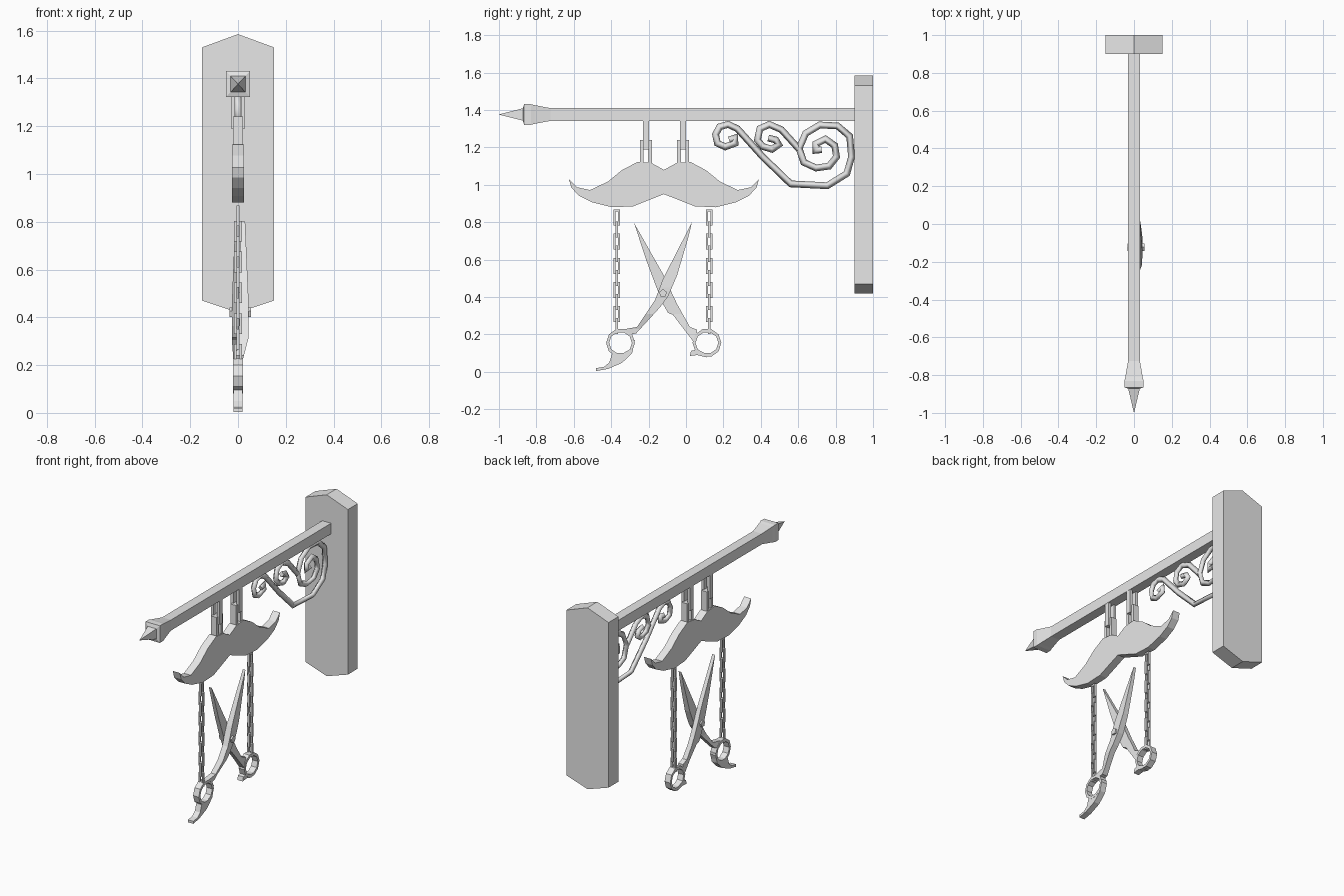
import bpy, bmesh
from math import sin, cos, pi
from mathutils import Vector

cube = bpy.data.objects.get("Cube")
if cube:
    bpy.data.objects.remove(cube)

GREY = (0.8, 0.8, 0.8, 1)
mat = bpy.data.materials.new("iron grey")
mat.use_nodes = True
mat.diffuse_color = GREY
mat.node_tree.nodes["Principled BSDF"].inputs["Base Color"].default_value = GREY


def finish(name, bm):
    bmesh.ops.recalc_face_normals(bm, faces=bm.faces)
    me = bpy.data.meshes.new(name)
    bm.to_mesh(me)
    bm.free()
    me.materials.append(mat)
    ob = bpy.data.objects.new(name, me)
    bpy.context.collection.objects.link(ob)
    return ob


def slab(pts, half):
    """Extrude a (y, z) outline across x."""
    bm = bmesh.new()
    face = bm.faces.new([bm.verts.new((-half, y, z)) for y, z in pts])
    new = bmesh.ops.extrude_face_region(bm, geom=[face])["geom"]
    verts = [v for v in new if isinstance(v, bmesh.types.BMVert)]
    bmesh.ops.translate(bm, vec=(2 * half, 0, 0), verts=verts)
    return bm


def band(name, outer, inner, half):
    """Closed flat band between two matching (y, z) loops."""
    bm = bmesh.new()
    loops = [[bm.verts.new((x, y, z)) for y, z in pts]
             for x, pts in ((-half, outer), (half, outer), (half, inner), (-half, inner))]
    n = len(outer)
    for a in range(4):
        la, lb = loops[a], loops[(a + 1) % 4]
        for i in range(n):
            j = (i + 1) % n
            bm.faces.new((la[i], la[j], lb[j], lb[i]))
    return finish(name, bm)


def rect(w, h):
    return [(-w, -h), (w, -h), (w, h), (-w, h)]


def oval(w, h, n=10):
    return [(w * cos(2 * pi * i / n), h * sin(2 * pi * i / n)) for i in range(n)]


def link(name, y, z, w, h, wire, half, turned):
    ob = band(name, rect(w, h), rect(w - wire, h - wire), half)
    ob.location = (0, y, z)
    if turned:
        ob.rotation_euler.z = pi / 2


# Wall post with pointed ends
post = slab([(-0.15, 0.47), (0, 0.42), (0.15, 0.47), (0.15, 1.53), (0, 1.585), (-0.15, 1.53)], 0.05)
for v in post.verts:
    v.co = Vector((v.co.y, v.co.x + 0.95, v.co.z))
finish("wall_post", post)

# Square beam, flared end and spike, as square rings along y
bm = bmesh.new()
prev = None
for y, r in ((0.92, 0.034), (-0.725, 0.034), (-0.81, 0.05), (-0.83, 0.055),
             (-0.865, 0.055), (-0.872, 0.033), (-1, 0.0005)):
    ring = [bm.verts.new((a * 0.92, y, 1.376 + b)) for a, b in rect(r, r)]
    if prev:
        for i in range(4):
            bm.faces.new((prev[i - 1], prev[i], ring[i], ring[i - 1]))
    else:
        bm.faces.new(ring)
    prev = ring
bm.faces.new(prev)
finish("beam", bm)

# Moustache board, mirrored about its middle
MID = -0.118
top = [(0, 1.08), (0.064, 1.115), (0.14, 1.123), (0.225, 1.078), (0.3, 1.017),
       (0.395, 0.972), (0.465, 0.987), (0.508, 1.03)]
low = [(0.495, 0.985), (0.455, 0.942), (0.385, 0.907), (0.278, 0.88), (0.165, 0.885), (0, 0.95)]
half_outline = top + low
outline = half_outline + [(-y, z) for y, z in reversed(half_outline[1:-1])]
finish("moustache", slab([(MID + y, z) for y, z in outline], 0.025))

# Hangers between beam and moustache
for side, y in (("front", -0.215), ("back", -0.015)):
    link(side + "_upper_hanger", y, 1.275, 0.03, 0.085, 0.018, 0.016, True)
    link(side + "_lower_hanger", y, 1.17, 0.032, 0.07, 0.02, 0.02, False)

# Chains of alternating links
for side, y in (("front", -0.37), ("back", 0.125)):
    for i in range(10):
        link(f"{side}_chain_link_{i}", y, 0.825 - i * 0.0645, 0.017, 0.043, 0.01, 0.007, i % 2 == 1)


# Scissor halves: outline, then bent sideways by height
def lerp(table, z):
    for (z0, *a), (z1, *b) in zip(table, table[1:]):
        if z <= z1:
            t = max(0, (z - z0) / (z1 - z0))
            return [p + (q - p) * t for p, q in zip(a, b)]
    return table[-1][1:]


def scissor(name, pts, bend):
    bm = slab(pts, 0.02)
    for z, *_ in bend[1:-1]:
        bmesh.ops.bisect_plane(bm, geom=bm.verts[:] + bm.edges[:] + bm.faces[:],
                               plane_co=(0, 0, z), plane_no=(0, 0, 1))
    for v in bm.verts:
        inner, outer = lerp(bend, v.co.z)
        v.co.x = outer if v.co.x > 0 else inner
    finish(name, bm)


scissor("scissor_half_left",
        [(0.032, 0.8), (0.01, 0.71), (-0.048, 0.515), (-0.095, 0.405), (-0.139, 0.345),
         (-0.267, 0.205), (-0.3, 0.2), (-0.33, 0.228), (-0.262, 0.24),
         (-0.165, 0.385), (-0.123, 0.497)],
        [(0.2, -0.02, 0.02), (0.23, -0.012, 0.022), (0.31, 0.006, 0.043),
         (0.45, 0.004, 0.045), (0.8, 0.012, 0.03)])
scissor("scissor_half_right",
        [(-0.278, 0.797), (-0.21, 0.59), (-0.165, 0.47), (-0.123, 0.363), (-0.096, 0.315),
         (-0.07, 0.305), (0.037, 0.165), (0.06, 0.2), (0.06, 0.225), (0.021, 0.24),
         (-0.048, 0.363), (-0.123, 0.523)],
        [(0.16, -0.02, 0.02), (0.23, -0.02, 0.012), (0.31, -0.026, 0.004),
         (0.45, -0.026, 0.004), (0.8, -0.012, 0.008)])

# Finger rings and their rests
for side, y in (("left", -0.35), ("right", 0.112)):
    ob = band(side + "_finger_ring", oval(0.077, 0.077), oval(0.061, 0.058), 0.02)
    ob.location = (0, y, 0.155)
finish("left_finger_rest", slab(
    [(-0.272, 0.175), (-0.288, 0.1), (-0.342, 0.048), (-0.417, 0.016), (-0.48, 0.004),
     (-0.48, 0.02), (-0.438, 0.027), (-0.41, 0.05), (-0.396, 0.095), (-0.35, 0.092),
     (-0.3, 0.12)], 0.019))
finish("right_finger_rest", slab(
    [(0.02, 0.085), (0.06, 0.09), (0.11, 0.077), (0.11, 0.096), (0.06, 0.12), (0.027, 0.112)], 0.019))

# Pivot pin
pin = slab([(-0.123 + 0.022 * sin(2 * pi * i / 5), 0.42 + 0.022 * cos(2 * pi * i / 5))
            for i in range(5)], 0.045)
bmesh.ops.translate(pin, vec=(0.01, 0, 0), verts=pin.verts)
finish("pivot_pin", pin)


# Scrollwork under the beam
def scroll(name, pts):
    cu = bpy.data.curves.new(name, "CURVE")
    cu.dimensions = "2D"
    cu.fill_mode = "NONE"
    cu.bevel_depth = 0.018
    cu.bevel_resolution = 0
    cu.use_fill_caps = True
    sp = cu.splines.new("POLY")
    sp.points.add(len(pts) - 1)
    for p, (y, z) in zip(sp.points, pts):
        p.co = (y, z, 0, 1)
        
    cu.materials.append(mat)
    ob = bpy.data.objects.new(name, cu)
    bpy.context.collection.objects.link(ob)
    ob.rotation_euler = (pi / 2, 0, pi / 2)


scroll("main_scroll",
       [(0.23, 1.24), (0.26, 1.25), (0.262, 1.222), (0.21, 1.203), (0.168, 1.222), (0.158, 1.27),
        (0.18, 1.31), (0.225, 1.323), (0.275, 1.3), (0.41, 1.15), (0.56, 1.005), (0.755, 0.995),
        (0.86, 1.06), (0.885, 1.15), (0.875, 1.26), (0.81, 1.315), (0.715, 1.32), (0.64, 1.275),
        (0.605, 1.195), (0.63, 1.12), (0.695, 1.09), (0.765, 1.1), (0.805, 1.15), (0.795, 1.21),
        (0.745, 1.245), (0.695, 1.22), (0.695, 1.185), (0.725, 1.188)])
scroll("middle_scroll",
       [(0.605, 1.19), (0.51, 1.295), (0.445, 1.323), (0.395, 1.3), (0.382, 1.24), (0.41, 1.205),
        (0.46, 1.19), (0.495, 1.215), (0.48, 1.24), (0.44, 1.25)])
